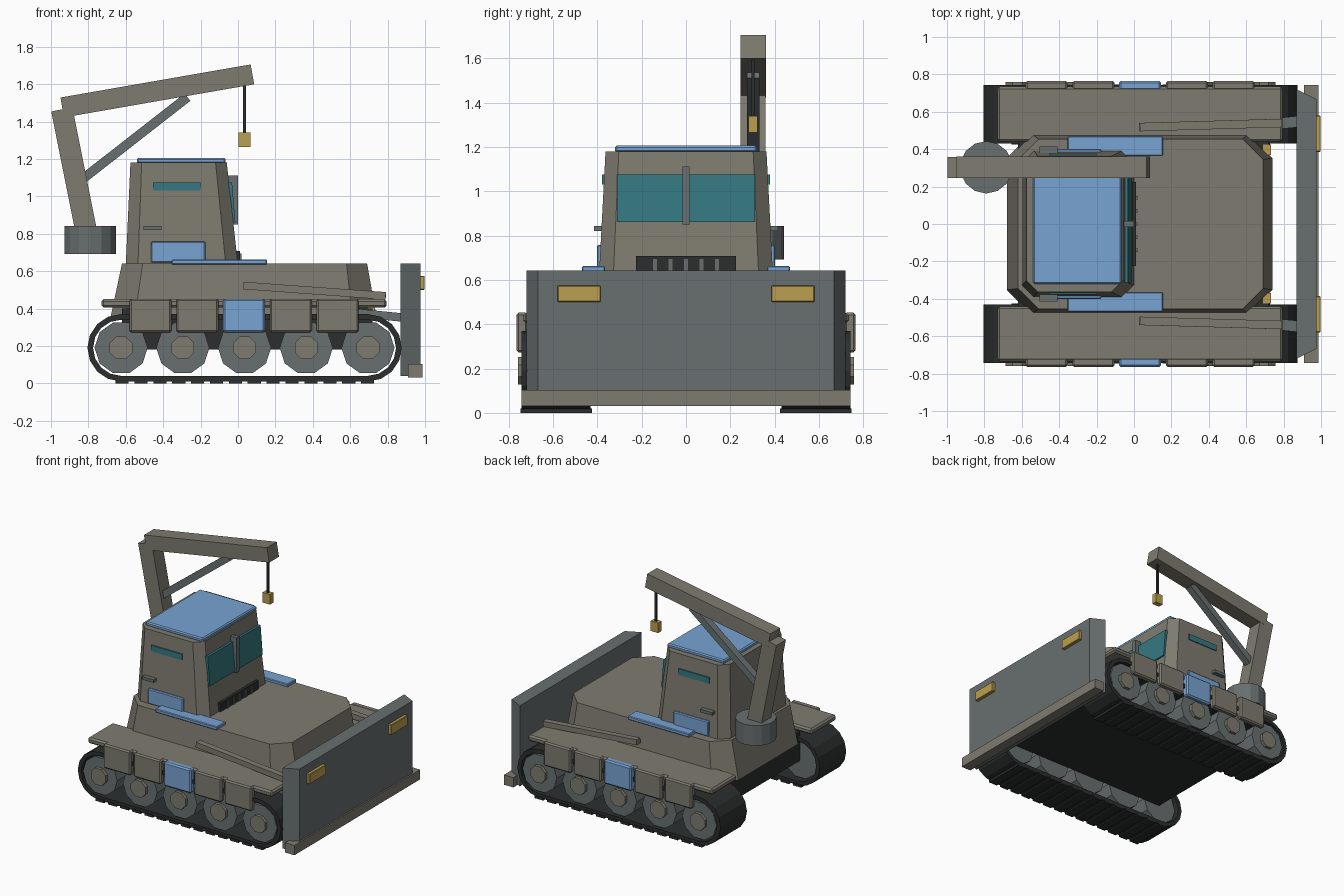
import bpy, bmesh
from math import pi, cos, sin, atan2, hypot
from mathutils import Matrix, Vector

if "Cube" in bpy.data.objects:
    bpy.data.objects.remove(bpy.data.objects["Cube"])


def mat(name, rgb):
    m = bpy.data.materials.new(name)
    m.diffuse_color = (*rgb, 1)
    m.use_nodes = True
    m.node_tree.nodes["Principled BSDF"].inputs["Base Color"].default_value = m.diffuse_color
    return m


ARMOUR = mat("armour", (0.21, 0.20, 0.16))
STEEL = mat("steel", (0.14, 0.16, 0.16))
RUBBER = mat("rubber", (0.025, 0.028, 0.028))
BLUE = mat("blue_panel", (0.19, 0.37, 0.65))
GLASS = mat("glass", (0.035, 0.19, 0.22))
YELLOW = mat("yellow", (0.50, 0.35, 0.08))


def finish(name, bm, material, mirror=False, bevel=0):
    """Turn a bmesh in world space into an object, optionally mirrored over y."""
    bmesh.ops.recalc_face_normals(bm, faces=bm.faces)
    me = bpy.data.meshes.new(name)
    bm.to_mesh(me)
    bm.free()
    me.materials.append(material)
    ob = bpy.data.objects.new(name, me)
    bpy.context.collection.objects.link(ob)
    if bevel:
        b = ob.modifiers.new("bevel", 'BEVEL')
        b.width, b.segments = bevel, 1
    if mirror:
        ob.modifiers.new("mirror", 'MIRROR').use_axis = (False, True, False)
    return ob


def add_box(bm, x, y, z):
    size = Matrix.Diagonal((x[1] - x[0], y[1] - y[0], z[1] - z[0], 1))
    mid = Vector((sum(x) / 2, sum(y) / 2, sum(z) / 2))
    bmesh.ops.create_cube(bm, size=1, matrix=Matrix.Translation(mid) @ size)


def box(name, x, y, z, material, **kw):
    bm = bmesh.new()
    add_box(bm, x, y, z)
    return finish(name, bm, material, **kw)


def beam(name, a, b, width, depth, material, **kw):
    """Square bar from a to b; width is across y, depth is the other way."""
    a, b = Vector(a), Vector(b)
    d = (b - a).normalized()
    side = Vector((0, 1, 0))
    side = (side - d * side.dot(d)).normalized()
    rot = Matrix((d, side, d.cross(side))).transposed().to_4x4()
    bm = bmesh.new()
    bmesh.ops.create_cube(bm, size=1, matrix=Matrix.Translation((a + b) / 2) @ rot
                          @ Matrix.Diagonal(((b - a).length, width, depth, 1)))
    return finish(name, bm, material, **kw)


def octagon(x0, x1, y, c, z):
    return [(x0 + c, -y, z), (x1 - c, -y, z), (x1, -y + c, z), (x1, y - c, z),
            (x1 - c, y, z), (x0 + c, y, z), (x0, y - c, z), (x0, -y + c, z)]


def loft(name, lower, upper, material, **kw):
    bm = bmesh.new()
    lo, up = ([bm.verts.new(p) for p in ring] for ring in (lower, upper))
    bm.faces.new(lo)
    bm.faces.new(up)
    for i in range(len(lo)):
        j = (i + 1) % len(lo)
        bm.faces.new((lo[i], lo[j], up[j], up[i]))
    return finish(name, bm, material, **kw)


def add_disc(bm, x, z, r, y0, y1, n):
    m = (Matrix.Translation((x, (y0 + y1) / 2, z)) @ Matrix.Rotation(pi / 2, 4, 'X')
         @ Matrix.Rotation(pi / n, 4, 'Z'))
    bmesh.ops.create_cone(bm, cap_ends=True, segments=n, radius1=r, radius2=r,
                          depth=y1 - y0, matrix=m)


# Track belts: hollow stadium loop with pads below
WHEELS = [-0.625 + 0.33 * i for i in range(5)]


def stadium(r):
    pts = []
    for cx, start in ((WHEELS[-1], -pi / 2), (WHEELS[0], pi / 2)):
        for k in range(9):
            t = start + pi * k / 8
            pts.append((cx + r * cos(t), 0.19 + r * sin(t)))
    return pts


bm = bmesh.new()
rings = [[bm.verts.new((x, y, z)) for x, z in stadium(r)]
         for r, y in ((0.18, 0.43), (0.18, 0.742), (0.15, 0.742), (0.15, 0.43))]
for k in range(4):
    p, q = rings[k], rings[(k + 1) % 4]
    for i in range(len(p)):
        j = (i + 1) % len(p)
        bm.faces.new((p[i], p[j], q[j], q[i]))
finish("track_belt", bm, RUBBER, mirror=True)

bm = bmesh.new()
for i in range(14):
    x = -0.62 + i * 0.101
    add_box(bm, (x - 0.035, x + 0.035), (0.425, 0.746), (0, 0.02))
finish("track_pads", bm, RUBBER, mirror=True)

# Road wheels and hubs
bm, hubs = bmesh.new(), bmesh.new()
for x in WHEELS:
    add_disc(bm, x, 0.19, 0.142, 0.46, 0.735, 10)
    add_disc(hubs, x, 0.19, 0.066, 0.70, 0.758, 8)
finish("road_wheels", bm, STEEL, mirror=True)
finish("wheel_hubs", hubs, ARMOUR, mirror=True)

# Hull
box("belly", (-0.62, 0.72), (-0.46, 0.46), (0.18, 0.40), RUBBER)
loft("hull", octagon(-0.68, 0.74, 0.482, 0.13, 0.36),
     octagon(-0.62, 0.69, 0.455, 0.11, 0.642), ARMOUR)
box("fender", (-0.73, 0.795), (0.44, 0.735), (0.405, 0.45), ARMOUR, mirror=True, bevel=0.012)
for i in range(5):
    x = -0.58 + 0.25 * i
    box(f"side_skirt_{i + 1}", (x, x + 0.225), (0.715, 0.765), (0.272, 0.452),
        BLUE if i == 2 else ARMOUR, mirror=True, bevel=0.01)
box("deck_panel", (-0.355, 0.155), (0.365, 0.47), (0.635, 0.662), BLUE, mirror=True, bevel=0.005)
box("headlight", (0.69, 0.733), (0.37, 0.425), (0.37, 0.405), YELLOW, mirror=True)

# Cabin
loft("cabin", octagon(-0.6, 0.0, 0.392, 0.065, 0.63),
     octagon(-0.575, -0.06, 0.363, 0.06, 1.18), ARMOUR)
box("roof_panel", (-0.54, -0.067), (-0.32, 0.32), (1.175, 1.206), BLUE, bevel=0.008)
loft("windscreen", [(-0.07, -0.312, 0.86), (-0.014, -0.312, 0.86),
                    (-0.014, 0.312, 0.86), (-0.07, 0.312, 0.86)],
     [(-0.08, -0.312, 1.075), (-0.032, -0.312, 1.075),
      (-0.032, 0.312, 1.075), (-0.08, 0.312, 1.075)], GLASS)
box("windscreen_bar", (-0.06, 0.0), (-0.015, 0.015), (0.85, 1.112), STEEL)
box("side_window", (-0.455, -0.2), (0.35, 0.378), (1.03, 1.075), GLASS, mirror=True)
box("door_handle", (-0.505, -0.408), (0.36, 0.415), (0.82, 0.842), STEEL, mirror=True)
box("cabin_side_panel", (-0.465, -0.175), (0.37, 0.402), (0.645, 0.758), BLUE,
    mirror=True, bevel=0.006)
box("grille", (-0.05, 0.012), (-0.225, 0.225), (0.635, 0.707), RUBBER)
bm = bmesh.new()
for i in range(5):
    y = -0.14 + 0.07 * i
    add_box(bm, (0, 0.018), (y - 0.009, y + 0.009), (0.64, 0.695))
finish("grille_bars", bm, STEEL)

# Dozer blade and its arms
loft("blade", [(0.87, -0.72, 0.04), (0.975, -0.668, 0.04), (0.975, 0.668, 0.04), (0.87, 0.72, 0.04)],
     [(0.87, -0.72, 0.642), (0.975, -0.668, 0.642), (0.975, 0.668, 0.642), (0.87, 0.72, 0.642)], STEEL)
box("cutting_edge", (0.908, 0.986), (-0.742, 0.742), (0.03, 0.103), ARMOUR)
box("blade_marker", (0.96, 0.998), (0.385, 0.58), (0.5, 0.575), YELLOW, mirror=True, bevel=0.004)
beam("upper_arm", (0.03, 0.518, 0.523), (0.79, 0.54, 0.468), 0.045, 0.04, ARMOUR, mirror=True)
beam("push_arm", (0.5, 0.51, 0.39), (0.9, 0.55, 0.35), 0.06, 0.045, STEEL, mirror=True)

# Crane on the rear corner
bm = bmesh.new()
bmesh.ops.create_cone(bm, cap_ends=True, segments=14, radius1=0.14, radius2=0.14, depth=0.15,
                      matrix=Matrix.Translation((-0.79, 0.303, 0.767)))
finish("crane_base", bm, STEEL)
CY = 0.303
beam("crane_mast", (-0.807, CY, 0.79), (-0.942, CY, 1.465), 0.113, 0.115, ARMOUR)
beam("crane_boom", (-0.94, CY, 1.475), (0.077, CY, 1.652), 0.115, 0.108, ARMOUR)
beam("crane_strut", (-0.86, CY, 1.07), (-0.27, CY, 1.53), 0.055, 0.05, STEEL)
box("crane_cable", (0.028, 0.042), (CY - 0.007, CY + 0.007), (1.32, 1.62), RUBBER)
box("crane_hook_block", (0.004, 0.066), (CY - 0.02, CY + 0.02), (1.265, 1.34), YELLOW)
